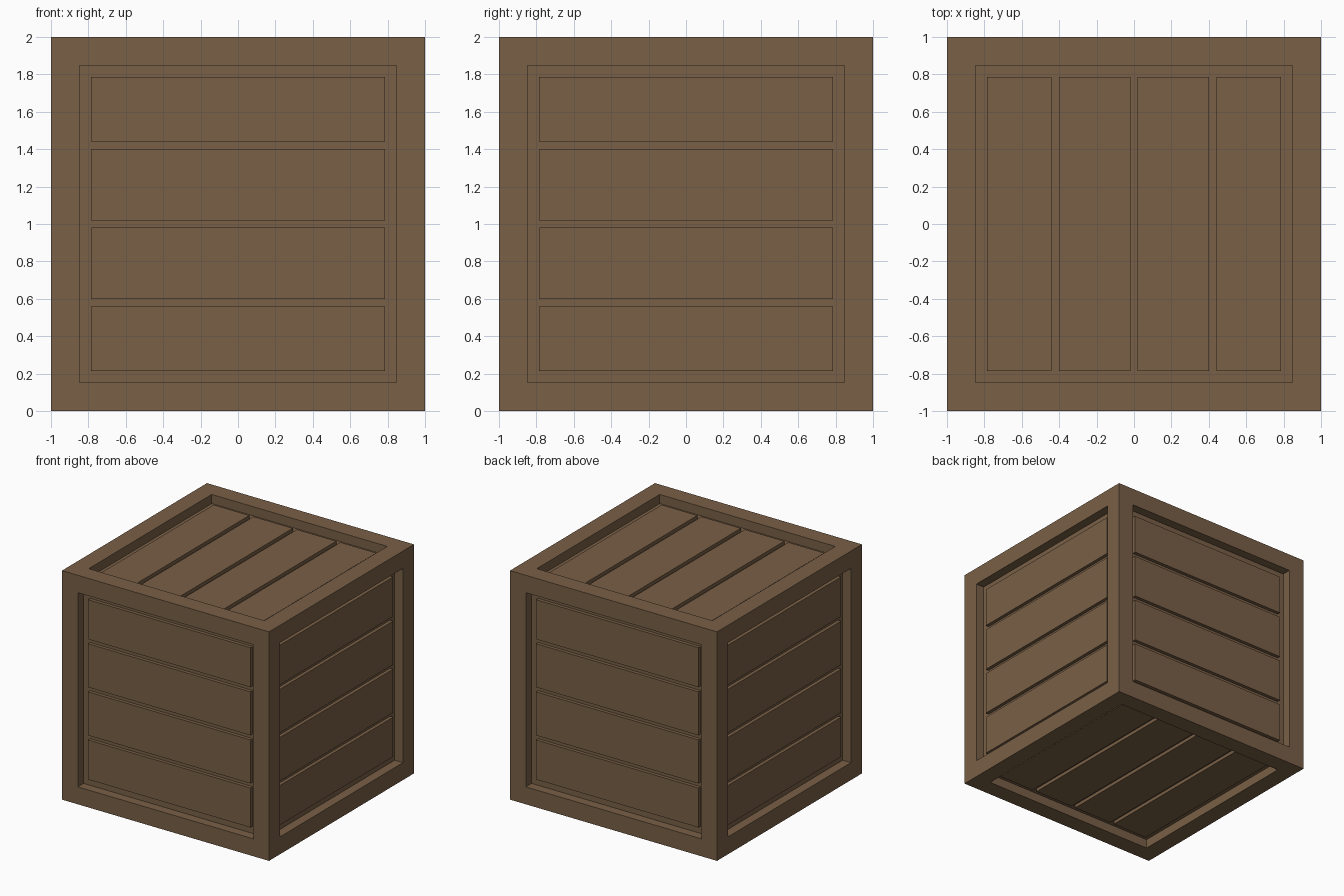
import bpy, bmesh
from math import radians
from mathutils import Matrix, Vector

cube = bpy.data.objects.get("Cube")
if cube:
    bpy.data.objects.remove(cube, do_unlink=True)

BORDER = 0.215            # width of the frame around each side
OPEN = 1 - BORDER         # half size of each framed opening
RECESS, GROOVE = 0.05, 0.03
GAP = 0.04                # groove width between planks
CENTRE = Matrix.Translation((0, 0, 1))

wood = bpy.data.materials.new("brown wood")
wood.use_nodes = True
colour = (0.19, 0.115, 0.061, 1)
wood.diffuse_color = colour
bsdf = wood.node_tree.nodes["Principled BSDF"]
bsdf.inputs["Base Color"].default_value = colour
bsdf.inputs["Roughness"].default_value = 0.8


def add_object(name, bm):
    bmesh.ops.recalc_face_normals(bm, faces=bm.faces)
    mesh = bpy.data.meshes.new(name)
    bm.to_mesh(mesh)
    bm.free()
    mesh.materials.append(wood)
    obj = bpy.data.objects.new(name, mesh)
    bpy.context.collection.objects.link(obj)
    return obj


# Frame: a cube with every side inset and sunk to the groove floor
bm = bmesh.new()
bmesh.ops.create_cube(bm, size=2, matrix=CENTRE)
sides = list(bm.faces)
bmesh.ops.inset_individual(bm, faces=sides, thickness=BORDER)
bm.normal_update()
for floor in sides:
    inward = -floor.normal.copy()
    sunk = bmesh.ops.extrude_face_region(bm, geom=[floor])["geom"]
    verts = [v for v in sunk if isinstance(v, bmesh.types.BMVert)]
    bmesh.ops.translate(bm, verts=verts, vec=inward * (RECESS + GROOVE))
    if floor.is_valid:
        bmesh.ops.delete(bm, geom=[floor], context="FACES_ONLY")
add_object("crate_frame", bm)

# Planks: four per side, laid out on the top side and turned into place
half = GAP / 2
spans = [(-OPEN, -0.42 - half), (-0.42 + half, -half),
         (half, 0.42 - half), (0.42 + half, OPEN)]
lay_flat = Matrix.Rotation(radians(90), 4, "X") @ Matrix.Rotation(radians(90), 4, "Z")
turns = {
    "top": Matrix(),
    "bottom": Matrix.Rotation(radians(180), 4, "Y"),
    "front": lay_flat,
    "left": Matrix.Rotation(radians(90), 4, "Z") @ lay_flat,
    "back": Matrix.Rotation(radians(180), 4, "Z") @ lay_flat,
    "right": Matrix.Rotation(radians(-90), 4, "Z") @ lay_flat,
}
outer, inner = 1 - RECESS, 1 - RECESS - GROOVE
for side, turn in turns.items():
    bm = bmesh.new()
    for start, end in spans:
        place = Matrix.Translation(((start + end) / 2, 0, (outer + inner) / 2))
        size = Matrix.Diagonal(Vector((end - start, 2 * OPEN, outer - inner, 1)))
        bmesh.ops.create_cube(bm, size=1, matrix=CENTRE @ turn @ place @ size)
    add_object(side + "_planks", bm)
